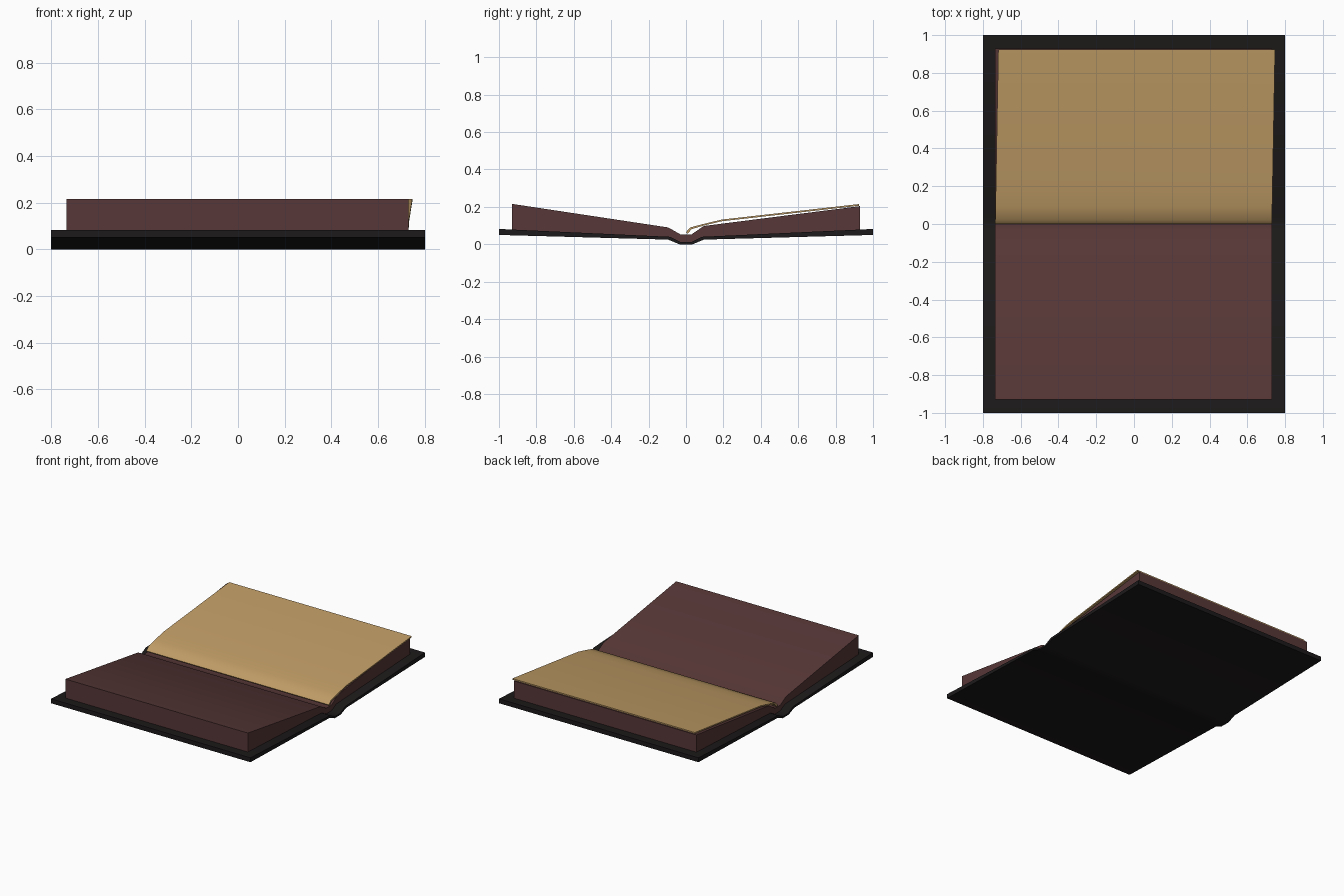
import bpy, bmesh, math

if "Cube" in bpy.data.objects:
    bpy.data.objects.remove(bpy.data.objects["Cube"])


def material(name, rgb):
    m = bpy.data.materials.new(name)
    m.diffuse_color = (*rgb, 1)
    m.use_nodes = True
    m.node_tree.nodes["Principled BSDF"].inputs["Base Color"].default_value = m.diffuse_color
    return m


def extrude_profile(name, profile, x0, x1, mat, skew=0.0):
    """Extrude a closed (y, z) profile along x; skew shifts x with y."""
    bm = bmesh.new()
    rings = [[bm.verts.new((x + skew * y, y, z)) for y, z in profile]
             for x in (x0, x1)]
    n = len(profile)
    for i in range(n):
        j = (i + 1) % n
        bm.faces.new((rings[0][i], rings[0][j], rings[1][j], rings[1][i]))
    for ring in rings:
        bm.faces.new(ring)
    bmesh.ops.recalc_face_normals(bm, faces=bm.faces)
    me = bpy.data.meshes.new(name)
    bm.to_mesh(me)
    bm.free()
    ob = bpy.data.objects.new(name, me)
    bpy.context.collection.objects.link(ob)
    me.materials.append(mat)
    bpy.context.view_layer.objects.active = ob
    bpy.ops.object.select_all(action='DESELECT')
    ob.select_set(True)
    bpy.ops.object.shade_smooth_by_angle(angle=math.radians(40))
    return ob


def mirrored(half):
    return [(-y, z) for y, z in reversed(half)] + half


leather = material("black_leather", (0.012, 0.010, 0.010))
paper = material("brown_pages", (0.095, 0.038, 0.038))
parchment = material("parchment", (0.52, 0.33, 0.13))

# Cover: two boards joined by a dipped spine
cover_top = mirrored([(0.03, 0.012), (0.085, 0.04), (1.0, 0.082)])
cover_bottom = mirrored([(0.035, 0.0), (0.095, 0.025), (1.0, 0.05)])
extrude_profile("cover", cover_top + cover_bottom[::-1], -0.8, 0.8, leather)

# Page block: wedges rising to the outer edges, right half slightly lower
page_top = [(-0.93, 0.216), (-0.095, 0.09), (-0.03, 0.053),
            (0.03, 0.053), (0.095, 0.098), (0.93, 0.204)]
page_bottom = mirrored([(0.03, 0.01), (0.085, 0.038), (0.93, 0.077)])
extrude_profile("page_block", page_top + page_bottom[::-1], -0.735, 0.73, paper)

# Loose sheet lying a little askew on the back half
sheet_top = [(0.0, 0.065), (0.022, 0.09), (0.09, 0.108), (0.19, 0.132), (0.925, 0.215)]
sheet_bottom = [(y + (0.008 if y < 0.03 else 0), z - 0.009) for y, z in sheet_top]
extrude_profile("loose_sheet", sheet_top + sheet_bottom[::-1],
                -0.735, 0.73, parchment, skew=0.018)
